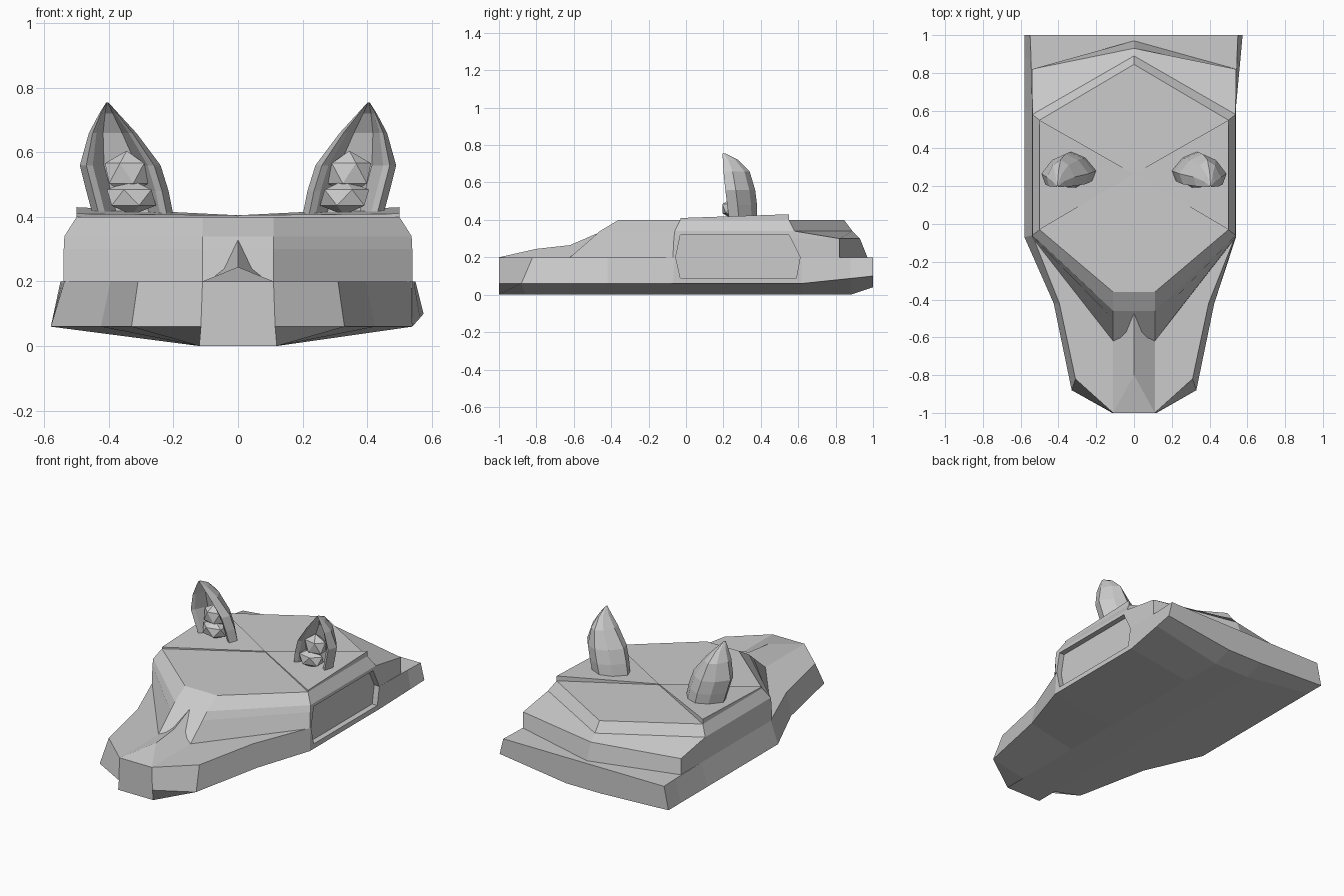
import bpy, bmesh, math
from mathutils import Vector

if "Cube" in bpy.data.objects:
    bpy.data.objects.remove(bpy.data.objects["Cube"])


def make(name, verts, faces):
    me = bpy.data.meshes.new(name)
    me.from_pydata(verts, [], faces)
    bm = bmesh.new()
    bm.from_mesh(me)
    bmesh.ops.remove_doubles(bm, verts=bm.verts, dist=1e-5)
    bmesh.ops.recalc_face_normals(bm, faces=bm.faces)
    bm.to_mesh(me)
    bm.free()
    ob = bpy.data.objects.new(name, me)
    bpy.context.collection.objects.link(ob)
    return ob


def loft(name, rings):
    n = len(rings[0])
    faces = [(r * n + i, r * n + (i + 1) % n, (r + 1) * n + (i + 1) % n, (r + 1) * n + i)
             for r in range(len(rings) - 1) for i in range(n)]
    faces += [tuple(range(n)), tuple(range((len(rings) - 1) * n, len(rings) * n))]
    return make(name, [p for r in rings for p in r], faces)


# Lower hull: cross-sections (keel y, keel z, flank point, top edge (x, y), left flank x, left flank z)
sections = [
    (-1.0, 0.00, (0.115, -1.0, 0.06), (0.11, -1.0), 0.115, 0.06),
    (-0.86, 0.00, (0.33, -0.88, 0.06), (0.31, -0.82), 0.33, 0.06),
    (-0.42, 0.00, (0.425, -0.42, 0.06), (0.395, -0.42), 0.425, 0.06),
    (-0.06, 0.00, (0.54, -0.07, 0.06), (0.538, -0.06), 0.58, 0.06),
    (0.62, 0.00, (0.54, 0.62, 0.06), (0.54, 0.62), 0.58, 0.06),
    (0.88, 0.00, (0.564, 0.88, 0.087), (0.545, 0.88), 0.58, 0.06),
    (1.0, 0.04, (0.575, 1.0, 0.10), (0.55, 1.0), 0.58, 0.06),
]
rings = []
for yk, zk, flank, (xt, yt), lx, lz in sections:
    rings.append([(-0.12, yk, zk), (0.12, yk, zk), flank, (xt, yt, 0.2),
                  (-xt, yt, 0.2), (-lx, flank[1], lz)])
hull = loft("lower_hull", rings)

# Upper body: stacked outlines (z, nose y, side x front/back with y, rear point y)
levels = [
    (0.20, -0.62, (0.54, -0.07), (0.54, 0.82), 0.97),
    (0.30, -0.505, (0.54, -0.065), (0.54, 0.82), 0.93),
    (0.34, -0.46, (0.538, -0.06), (0.538, 0.58), 0.89),
    (0.40, -0.36, (0.50, -0.03), (0.50, 0.55), 0.845),
]
rings = [[(0.11, yn, z), (f[0], f[1], z), (b[0], b[1], z), (0, yr, z),
          (-b[0], b[1], z), (-f[0], f[1], z), (-0.11, yn, z)]
         for z, yn, f, b, yr in levels]
upper = loft("upper_body", rings)

# Nose ridge
make("nose_ridge",
     [(-0.11, -1, 0.2), (0.11, -1, 0.2), (0.11, -0.5, 0.2), (-0.11, -0.5, 0.2),
      (0, -0.8, 0.245), (0, -0.62, 0.265), (0, -0.47, 0.33)],
     [(0, 1, 4), (1, 2, 6, 5, 4), (0, 4, 5, 6, 3), (2, 3, 6), (0, 3, 2, 1)])

# Recessed panel in the right flank
outline = [(-0.03, 0.09), (-0.055, 0.2), (-0.03, 0.32), (0.55, 0.32), (0.61, 0.2), (0.59, 0.09)]
cutter = loft("panel_cutter", [[(x, y, z) for y, z in outline] for x in (0.505, 0.65)])
cutter.hide_render = True
cutter.hide_set(True)
for ob in (hull, upper):
    m = ob.modifiers.new("panel", 'BOOLEAN')
    m.operation = 'DIFFERENCE'
    m.object = cutter
    m.solver = 'EXACT'


# Ear shell: rings (z, x inner, x outer, y front, y back)
ear_levels = [
    (0.405, 0.20, 0.45, 0.23, 0.38),
    (0.48, 0.215, 0.47, 0.22, 0.38),
    (0.56, 0.24, 0.49, 0.21, 0.37),
    (0.66, 0.315, 0.462, 0.20, 0.34),
    (0.72, 0.37, 0.43, 0.197, 0.28),
    (0.755, 0.402, 0.408, 0.195, 0.21),
]


def ear_ring(s, z, x0, x1, y0, y1):
    w, d = x1 - x0, y1 - y0
    uv = [(0.08, 0), (0, 0.35), (0.22, 0.8), (0.5, 1), (0.78, 0.8), (1, 0.35), (0.92, 0),
          (0.84, 0.08), (0.7, 0.55), (0.3, 0.55), (0.16, 0.08)]
    return [(s * (x0 + u * w), y0 + v * d, z) for u, v in uv]


for side, s in (("right", 1), ("left", -1)):
    # Roof wedge plate
    tri = [(0.5, -0.03, 0.41), (0.5, 0.55, 0.43), (0.0, 0.265, 0.405)]
    loft(side + "_roof_plate", [[(s * x, y, 0.395) for x, y, z in tri],
                                [(s * x, y, z) for x, y, z in tri]])
    # Ear shell
    loft(side + "_ear", [ear_ring(s, *lv) for lv in ear_levels])
    # Faceted tufts inside the ear
    for i, (c, r) in enumerate([((0.33, 0.245, 0.46), (0.085, 0.06, 0.055)),
                                ((0.345, 0.265, 0.535), (0.075, 0.05, 0.07))]):
        bm = bmesh.new()
        bmesh.ops.create_icosphere(bm, subdivisions=1, radius=1)
        for v in bm.verts:
            v.co = Vector((s * (c[0] + v.co.x * r[0]), c[1] + v.co.y * r[1], c[2] + v.co.z * r[2]))
        bmesh.ops.recalc_face_normals(bm, faces=bm.faces)
        me = bpy.data.meshes.new("ear_tuft")
        bm.to_mesh(me)
        bm.free()
        bpy.context.collection.objects.link(bpy.data.objects.new(f"{side}_ear_tuft_{i + 1}", me))
